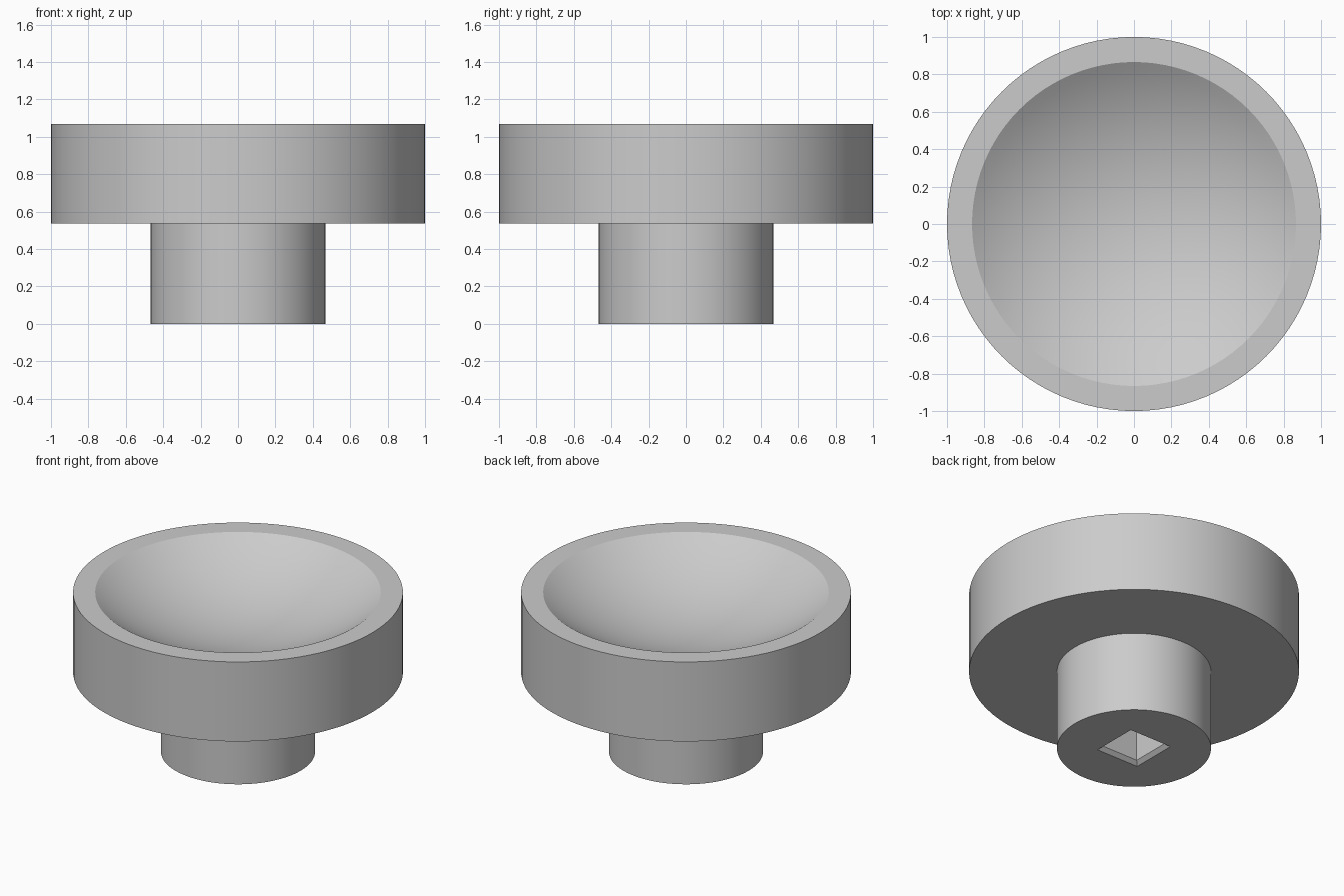
import bpy, bmesh, math

if "Cube" in bpy.data.objects:
    bpy.data.objects.remove(bpy.data.objects["Cube"])

SEGMENTS = 96
RADIUS, STEM_R, STEM_H, TOP = 1.0, 0.467, 0.535, 1.067
BOWL_R, BOWL_DEPTH = 0.866, 0.27

grey = bpy.data.materials.new("light grey")
grey.diffuse_color = (0.60, 0.60, 0.60, 1)
grey.use_nodes = True
grey.node_tree.nodes["Principled BSDF"].inputs["Base Color"].default_value = grey.diffuse_color


def make_object(name, bm):
    bmesh.ops.recalc_face_normals(bm, faces=bm.faces)
    mesh = bpy.data.meshes.new(name)
    bm.to_mesh(mesh)
    bm.free()
    mesh.materials.append(grey)
    obj = bpy.data.objects.new(name, mesh)
    bpy.context.collection.objects.link(obj)
    return obj


# Profile: stem, wide head, flat rim, then the shallow spherical bowl
profile = [(0, 0), (STEM_R, 0), (STEM_R, STEM_H), (RADIUS, STEM_H), (RADIUS, TOP)]
sphere_r = (BOWL_R ** 2 + BOWL_DEPTH ** 2) / (2 * BOWL_DEPTH)
centre_z = TOP - BOWL_DEPTH + sphere_r
rim_angle = math.asin(BOWL_R / sphere_r)
STEPS = 16
for i in range(STEPS + 1):
    a = rim_angle * (1 - i / STEPS)
    profile.append((sphere_r * math.sin(a), centre_z - sphere_r * math.cos(a)))

# Turned body
bm = bmesh.new()
verts = [bm.verts.new((r, 0, z)) for r, z in profile]
edges = [bm.edges.new(pair) for pair in zip(verts, verts[1:])]
bmesh.ops.spin(bm, geom=verts + edges, cent=(0, 0, 0), axis=(0, 0, 1),
               angle=math.tau, steps=SEGMENTS, use_duplicate=False)
bmesh.ops.remove_doubles(bm, verts=bm.verts, dist=1e-4)
body = make_object("bowl_headed_knob", bm)

# Square socket with a chamfered mouth, cut up into the stem
bm = bmesh.new()
rings = []
for half, z in [(0.181, -0.024), (0.133, 0.024), (0.133, 0.4)]:
    rings.append([bm.verts.new((sx * half, sy * half, z))
                  for sx, sy in [(-1, -1), (1, -1), (1, 1), (-1, 1)]])
for low, high in zip(rings, rings[1:]):
    for i in range(4):
        j = (i + 1) % 4
        bm.faces.new((low[i], low[j], high[j], high[i]))
bm.faces.new(rings[0])
bm.faces.new(rings[-1])
cutter = make_object("socket_cutter", bm)
cutter.hide_render = True

cut = body.modifiers.new("socket", 'BOOLEAN')
cut.operation = 'DIFFERENCE'
cut.solver = 'EXACT'
cut.object = cutter
bpy.context.view_layer.objects.active = body
body.select_set(True)
bpy.ops.object.modifier_apply(modifier=cut.name)
bpy.data.objects.remove(cutter)

# Smooth curved walls, crisp rims
bpy.ops.object.shade_smooth_by_angle(angle=math.radians(30))
